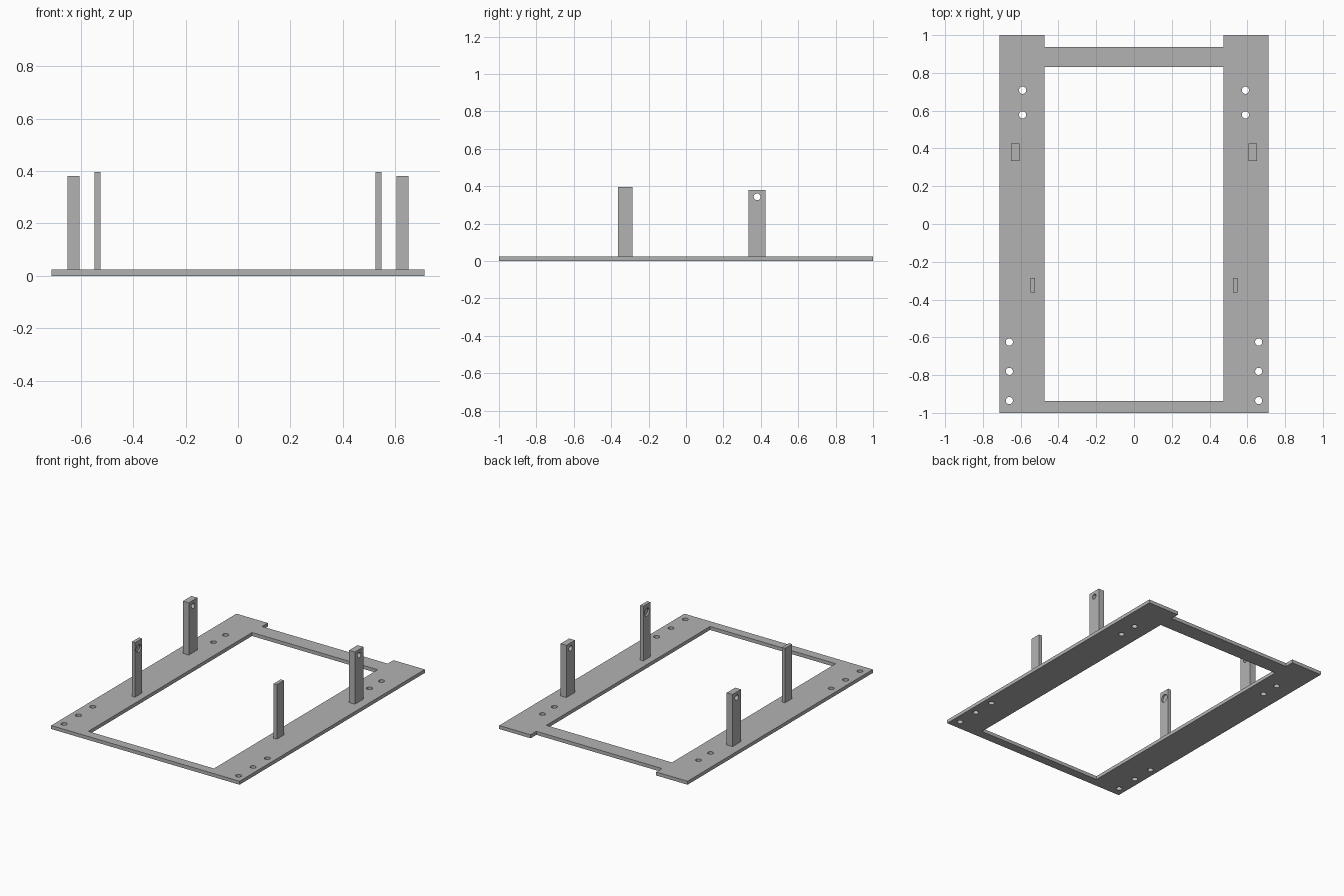
import bpy
import bmesh
from math import pi
from mathutils import Matrix, Vector

if "Cube" in bpy.data.objects:
    bpy.data.objects.remove(bpy.data.objects["Cube"], do_unlink=True)

grey = bpy.data.materials.new("plain grey")
grey.use_nodes = True
colour = (0.45, 0.45, 0.45, 1)
grey.diffuse_color = colour
grey.node_tree.nodes["Principled BSDF"].inputs["Base Color"].default_value = colour

THICK = 0.024


def add_box(bm, x, y, z):
    """Box spanning the given (low, high) ranges."""
    spans = (x, y, z)
    centre = Vector([(a + b) / 2 for a, b in spans])
    size = Vector([abs(b - a) for a, b in spans])
    bmesh.ops.create_cube(bm, size=1, matrix=Matrix.Translation(centre) @ Matrix.Diagonal(size).to_4x4())


def add_cylinder(bm, centre, radius, depth, along_x=False):
    turn = Matrix.Rotation(pi / 2, 4, "Y") if along_x else Matrix.Identity(4)
    bmesh.ops.create_cone(bm, cap_ends=True, segments=32, radius1=radius, radius2=radius,
                          depth=depth, matrix=Matrix.Translation(centre) @ turn)


def finish(bm, name):
    bmesh.ops.recalc_face_normals(bm, faces=bm.faces)
    mesh = bpy.data.meshes.new(name)
    bm.to_mesh(mesh)
    bm.free()
    mesh.materials.append(grey)
    ob = bpy.data.objects.new(name, mesh)
    bpy.context.collection.objects.link(ob)
    return ob


def cut(ob, cutter):
    """Subtract the cutter, bake the result and discard the cutter."""
    cutter.hide_render = True
    mod = ob.modifiers.new("cut", "BOOLEAN")
    mod.operation = "DIFFERENCE"
    mod.solver = "EXACT"
    mod.object = cutter
    graph = bpy.context.evaluated_depsgraph_get()
    mesh = bpy.data.meshes.new_from_object(ob.evaluated_get(graph))
    ob.modifiers.clear()
    ob.data = mesh
    bpy.data.objects.remove(cutter, do_unlink=True)


# Base frame: flat plate with a shallow notch between two rear tabs
RAIL_IN, RAIL_OUT = 0.475, 0.712
half = [(RAIL_OUT, -1), (RAIL_OUT, 1), (RAIL_IN, 1), (RAIL_IN, 0.938)]
outline = half + [(-x, y) for x, y in reversed(half)]
bm = bmesh.new()
face = bm.faces.new([bm.verts.new((x, y, 0)) for x, y in outline])
top = bmesh.ops.extrude_face_region(bm, geom=[face], use_keep_orig=True)["geom"]
bmesh.ops.translate(bm, vec=(0, 0, THICK),
                    verts=[v for v in top if isinstance(v, bmesh.types.BMVert)])
frame = finish(bm, "base_frame")

# Central window and the mounting holes along both rails
bm = bmesh.new()
add_box(bm, (-RAIL_IN, RAIL_IN), (-0.938, 0.83), (-0.1, 0.1))
for side in (-1, 1):
    for x, ys in ((0.59, (0.708, 0.578)), (0.66, (-0.625, -0.78, -0.935))):
        for y in ys:
            add_cylinder(bm, (side * x, y, 0), 0.019, 0.2)
cut(frame, finish(bm, "frame_cutter"))

# Upright posts: drilled through at the rear, blind sockets facing inward at the front
for side, label in ((1, "left"), (-1, "right")):
    bm = bmesh.new()
    add_box(bm, (side * 0.606, side * 0.65), (0.334, 0.426), (THICK, 0.381))
    post = finish(bm, "rear_post_" + label)
    bm = bmesh.new()
    add_cylinder(bm, (side * 0.628, 0.38, 0.343), 0.018, 0.2, along_x=True)
    cut(post, finish(bm, "rear_cutter"))

    bm = bmesh.new()
    add_box(bm, (side * 0.524, side * 0.548), (-0.363, -0.287), (THICK, 0.397))
    post = finish(bm, "front_post_" + label)
    bm = bmesh.new()
    add_cylinder(bm, (side * 0.511, -0.325, 0.343), 0.027, 0.05, along_x=True)
    cut(post, finish(bm, "front_cutter"))
